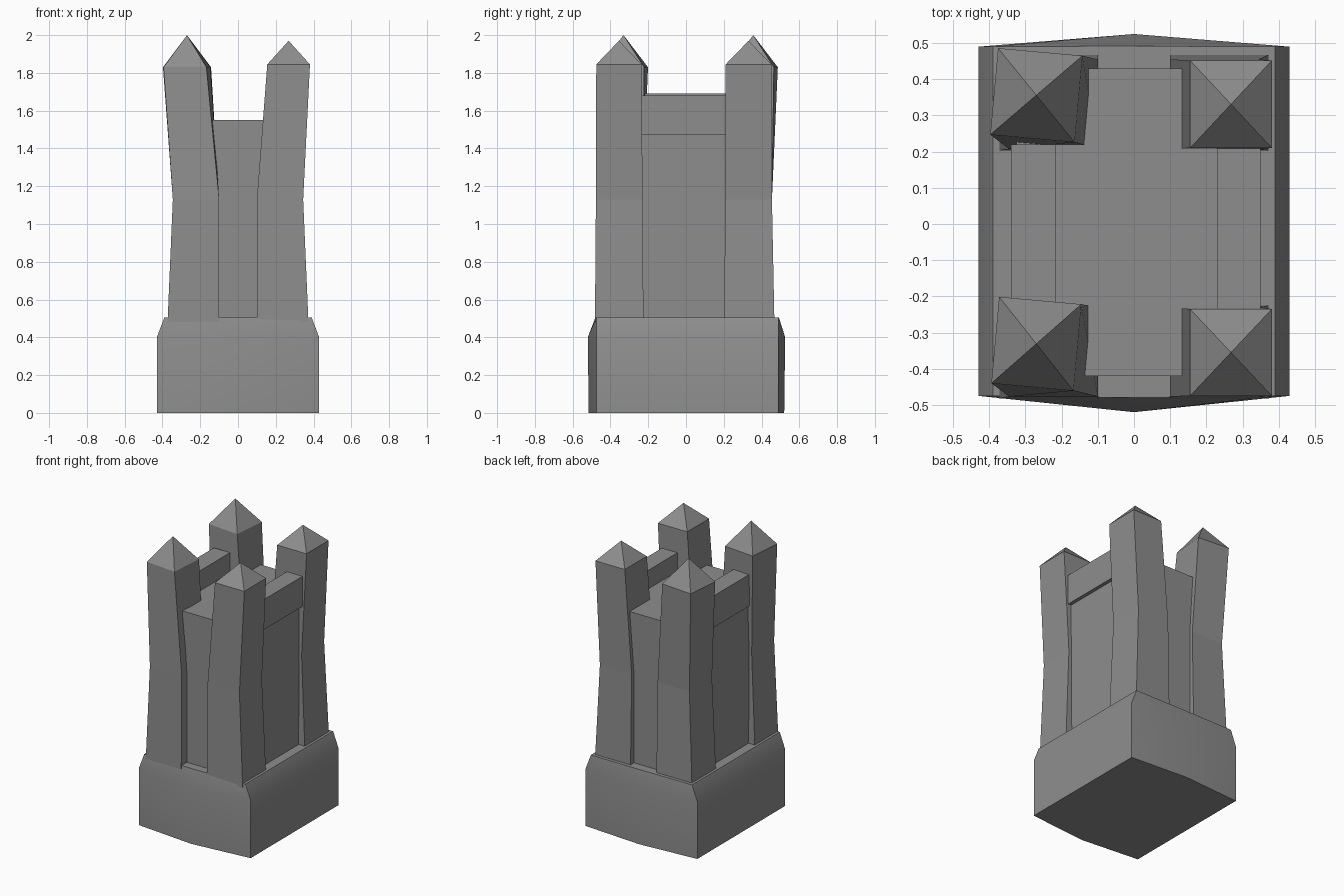
import bpy, bmesh
from mathutils import Matrix, Vector

if "Cube" in bpy.data.objects:
    bpy.data.objects.remove(bpy.data.objects["Cube"])

# One stone colour for everything
stone = bpy.data.materials.new("grey_stone")
stone.use_nodes = True
GREY = (0.27, 0.27, 0.27, 1)
stone.diffuse_color = GREY
stone.node_tree.nodes["Principled BSDF"].inputs["Base Color"].default_value = GREY


def rect(x0, x1, y0, y1):
    return [(x0, y0), (x1, y0), (x1, y1), (x0, y1)]


def loft(name, rings, apex=None):
    """Skin (outline, height) rings from bottom to top, ending in a cap or a point."""
    bm = bmesh.new()
    loops = [[bm.verts.new((x, y, z)) for x, y in outline] for outline, z in rings]
    n = len(loops[0])
    for low, high in zip(loops, loops[1:]):
        for i in range(n):
            j = (i + 1) % n
            bm.faces.new((low[i], low[j], high[j], high[i]))
    bm.faces.new(loops[0][::-1])
    if apex:
        tip = bm.verts.new(apex)
        for i in range(n):
            bm.faces.new((loops[-1][i], loops[-1][(i + 1) % n], tip))
    else:
        bm.faces.new(loops[-1])
    bmesh.ops.recalc_face_normals(bm, faces=bm.faces)
    mesh = bpy.data.meshes.new(name)
    bm.to_mesh(mesh)
    bm.free()
    mesh.materials.append(stone)
    obj = bpy.data.objects.new(name, mesh)
    bpy.context.collection.objects.link(obj)
    return obj


# Base block: front and back come to a shallow ridge, rim slopes inward
def base_outline(half_width, front, back):
    return [(-half_width, -0.475), (0, front), (half_width, -0.475),
            (half_width, 0.49), (0, back), (-half_width, 0.49)]


base = loft("base", [(base_outline(0.43, -0.515, 0.52), 0),
                     (base_outline(0.43, -0.52, 0.525), 0.4),
                     (base_outline(0.39, -0.48, 0.492), 0.505)])
bpy.context.view_layer.objects.active = base
base.select_set(True)
bpy.ops.object.shade_smooth_by_angle()

# Central keep
loft("keep", [(rect(-0.325, 0.325, -0.42, 0.43), z) for z in (0.48, 1.55)])

# Overhanging parapets on the two sides
for name, x0, x1, top in (("left_parapet", 0.23, 0.35, 1.68),
                          ("right_parapet", -0.34, -0.215, 1.69)):
    loft(name, [(rect(x0, x1, -0.25, 0.22), z) for z in (1.47, top)])


# Corner towers: pinched waist, flared top, pyramid roof
def tower(name, side, y_foot, y_waist, centre, half, twist, eave, tip):
    def band(inner, outer, ys):
        a, b = sorted((side * inner, side * outer))
        return rect(a, b, *ys)

    turn = Matrix.Rotation(twist, 2)
    top = [tuple(Vector(centre) + turn @ Vector(p))
           for p in rect(-half[0], half[0], -half[1], half[1])]
    loft(name, [(band(0.1, 0.373, y_foot), 0.48),
                (band(0.1, 0.345, y_waist), 1.13),
                (top, eave)], apex=(*centre, tip))


FRONT = ((-0.482, -0.225), (-0.477, -0.23))
BACK = ((0.203, 0.468), (0.207, 0.455))
tower("front_left_tower", 1, *FRONT, (0.268, -0.355), (0.113, 0.12), 0, 1.845, 1.97)
tower("back_left_tower", 1, *BACK, (0.268, 0.331), (0.113, 0.121), 0, 1.845, 1.97)
tower("front_right_tower", -1, *FRONT, (-0.27, -0.331), (0.114, 0.12), -0.09, 1.83, 2.0)
tower("back_right_tower", -1, *BACK, (-0.27, 0.356), (0.117, 0.12), -0.09, 1.83, 2.0)
